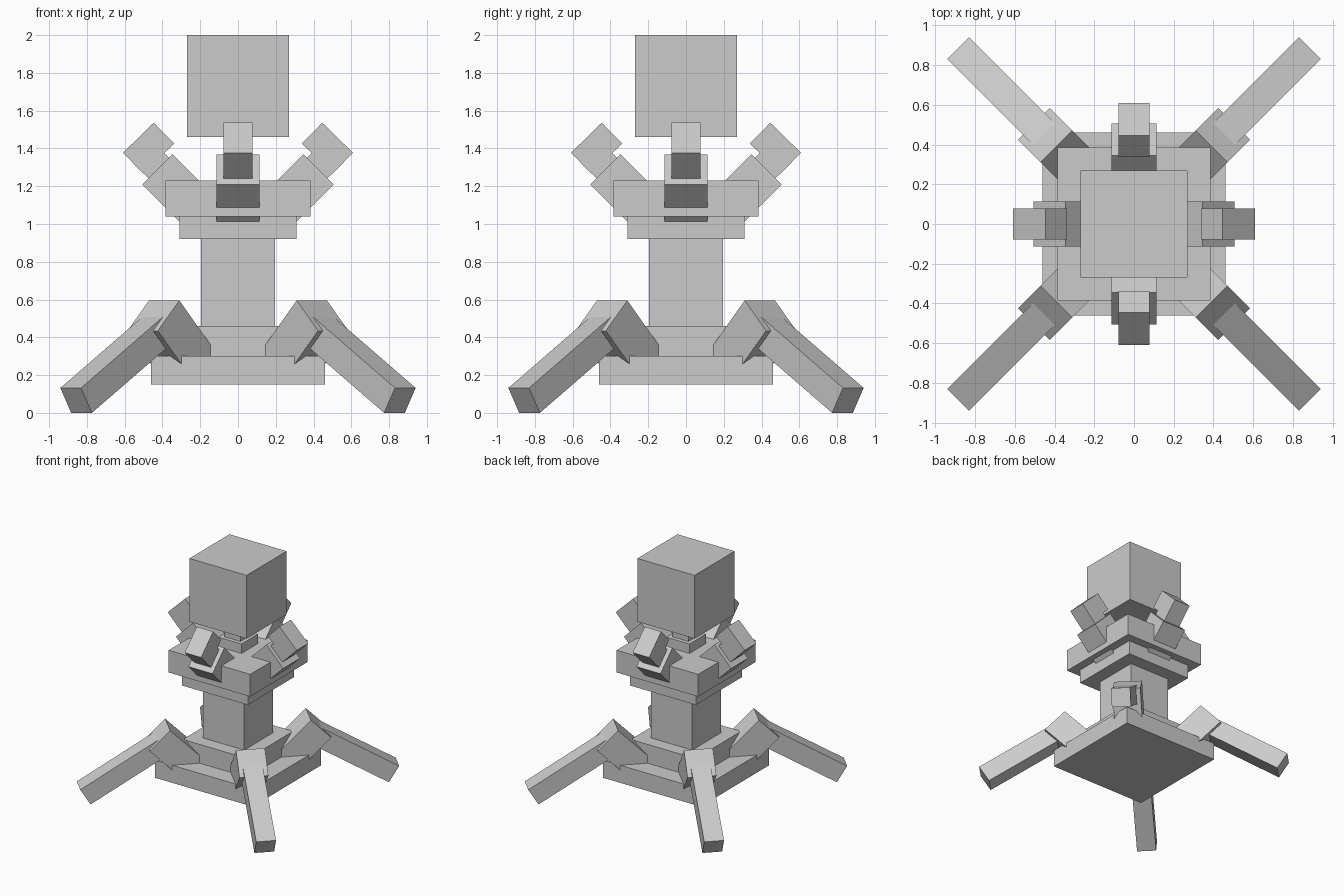
import bpy
from math import radians, cos, sin, hypot, atan2
from mathutils import Matrix, Vector

cube = bpy.data.objects.get("Cube")
if cube:
    bpy.data.objects.remove(cube, do_unlink=True)

grey = bpy.data.materials.new("plain_grey")
grey.use_nodes = True
grey.diffuse_color = (0.6, 0.6, 0.6, 1)
grey.node_tree.nodes["Principled BSDF"].inputs["Base Color"].default_value = (0.6, 0.6, 0.6, 1)


def box(name, matrix, size):
    bpy.ops.mesh.primitive_cube_add(size=1)
    ob = bpy.context.object
    ob.name = name
    ob.data.transform(matrix @ Matrix.Diagonal((*size, 1)))
    ob.data.materials.append(grey)
    return ob


def block(name, half, z0, z1):
    """Upright square block centred on the axis."""
    box(name, Matrix.Translation((0, 0, (z0 + z1) / 2)), (2 * half, 2 * half, z1 - z0))


def bar(name, start, end, width, thick, turn):
    """Bar between two (radius, height) points, turned about the axis."""
    dr, dz = end[0] - start[0], end[1] - start[1]
    centre = Vector(((start[0] + end[0]) / 2, 0, (start[1] + end[1]) / 2))
    m = (Matrix.Rotation(radians(turn), 4, 'Z') @ Matrix.Translation(centre)
         @ Matrix.Rotation(-atan2(dz, dr), 4, 'Y'))
    box(name, m, (hypot(dr, dz), width, thick))


# Central stack
block("base_plate", 0.46, 0.15, 0.30)
block("base_step", 0.307, 0.30, 0.46)
block("column", 0.195, 0.46, 0.92)
block("lower_collar", 0.31, 0.92, 1.04)
block("upper_collar", 0.385, 1.04, 1.23)
block("neck_base", 0.11, 1.23, 1.31)
block("neck", 0.076, 1.31, 1.46)
block("head", 0.27, 1.46, 2.0)

# Legs on the diagonals
slope = radians(31.5)
foot = Vector((1.212, 0.066))
knee = foot + 0.77 * Vector((-cos(slope), sin(slope)))
for i, side in enumerate(("back_left", "back_right", "front_right", "front_left")):
    turn = 45 + 90 * i
    bar(side + "_leg_bracket", (0.365, 0.247), (0.633, 0.515), 0.227, 0.227, turn)
    bar(side + "_leg", knee, foot, 0.155, 0.155, turn)

# Hooked arms around the upper collar
for i, side in enumerate(("left", "back", "right", "front")):
    turn = 90 * i
    bar(side + "_arm_bracket", (0.214, 1.077), (0.426, 1.289), 0.227, 0.227, turn)
    bar(side + "_arm_stem", (0.39, 1.267), (0.47, 1.347), 0.155, 0.155, turn)
    bar(side + "_arm_tip", (0.392, 1.481), (0.555, 1.322), 0.155, 0.154, turn)
